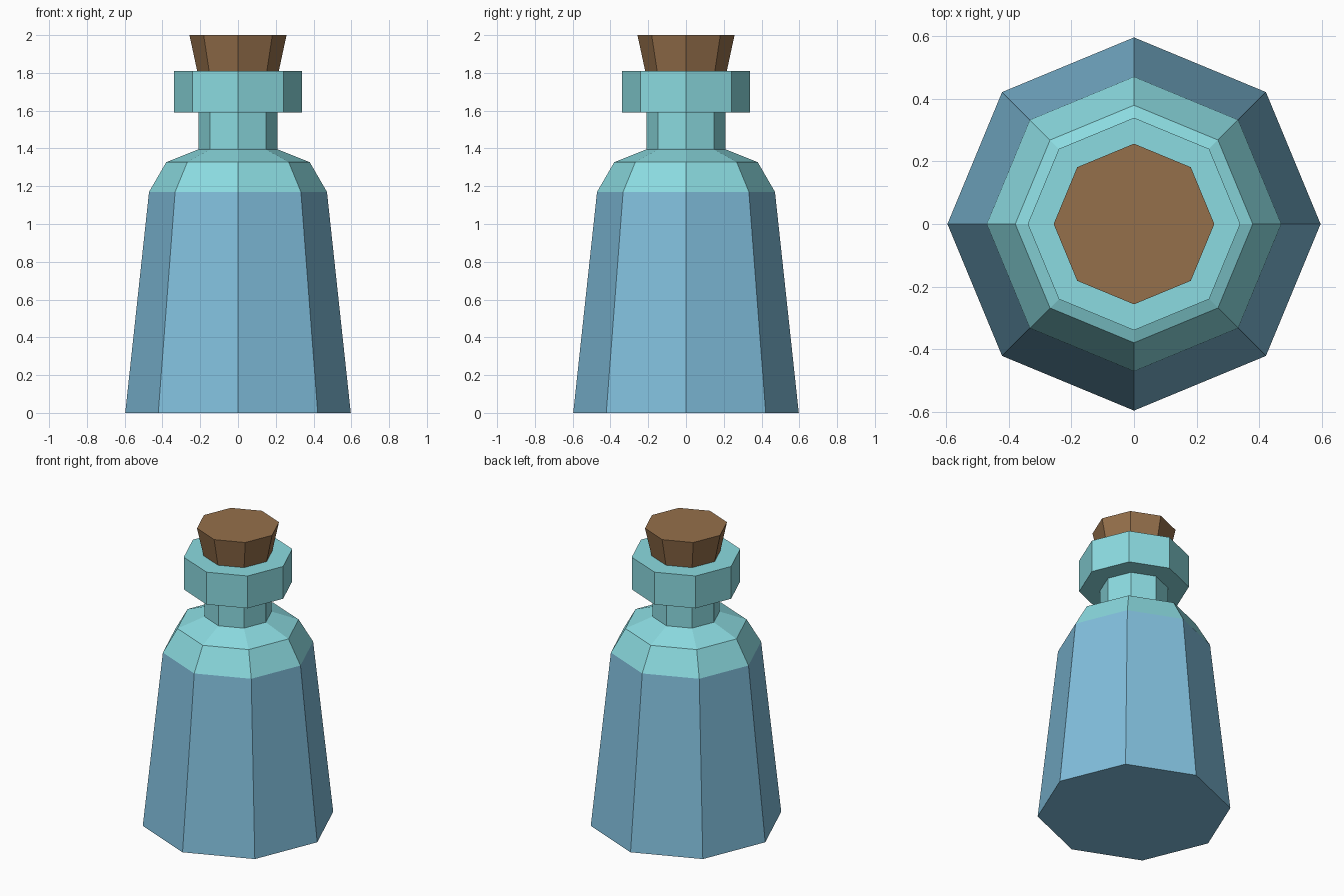
import bpy, bmesh
from math import cos, sin, pi

if "Cube" in bpy.data.objects:
    bpy.data.objects.remove(bpy.data.objects["Cube"])

SIDES = 8


def material(name, color):
    m = bpy.data.materials.new(name)
    m.diffuse_color = (*color, 1)
    m.use_nodes = True
    m.node_tree.nodes["Principled BSDF"].inputs["Base Color"].default_value = m.diffuse_color
    return m


def lathe(name, profile, mats, slot_of=lambda i: 0):
    """Closed eight-sided solid from (radius, z) points, bottom to top."""
    bm = bmesh.new()
    rings = [[bm.verts.new((r * cos(2 * pi * k / SIDES), r * sin(2 * pi * k / SIDES), z))
              for k in range(SIDES)] for r, z in profile]
    bm.faces.new(rings[0][::-1])
    for i, (a, b) in enumerate(zip(rings, rings[1:])):
        for k in range(SIDES):
            n = (k + 1) % SIDES
            bm.faces.new((a[k], a[n], b[n], b[k])).material_index = slot_of(i)
    bm.faces.new(rings[-1]).material_index = slot_of(len(profile) - 2)
    mesh = bpy.data.meshes.new(name)
    bm.to_mesh(mesh)
    bm.free()
    for m in mats:
        mesh.materials.append(m)
    ob = bpy.data.objects.new(name, mesh)
    bpy.context.collection.objects.link(ob)
    return ob


liquid = material("blue_liquid", (0.22, 0.52, 0.72))
glass = material("teal_glass", (0.26, 0.71, 0.75))
wood = material("cork_brown", (0.30, 0.16, 0.07))

# Bottle: filled lower body, then glass shoulder, neck and lip
lathe("bottle", [(0.597, 0), (0.471, 1.17), (0.38, 1.327), (0.21, 1.395),
                 (0.21, 1.59), (0.34, 1.59), (0.34, 1.81)],
      [liquid, glass], lambda i: 0 if i == 0 else 1)

# Cork stopper
lathe("cork", [(0.216, 1.81), (0.257, 2.0)], [wood])
